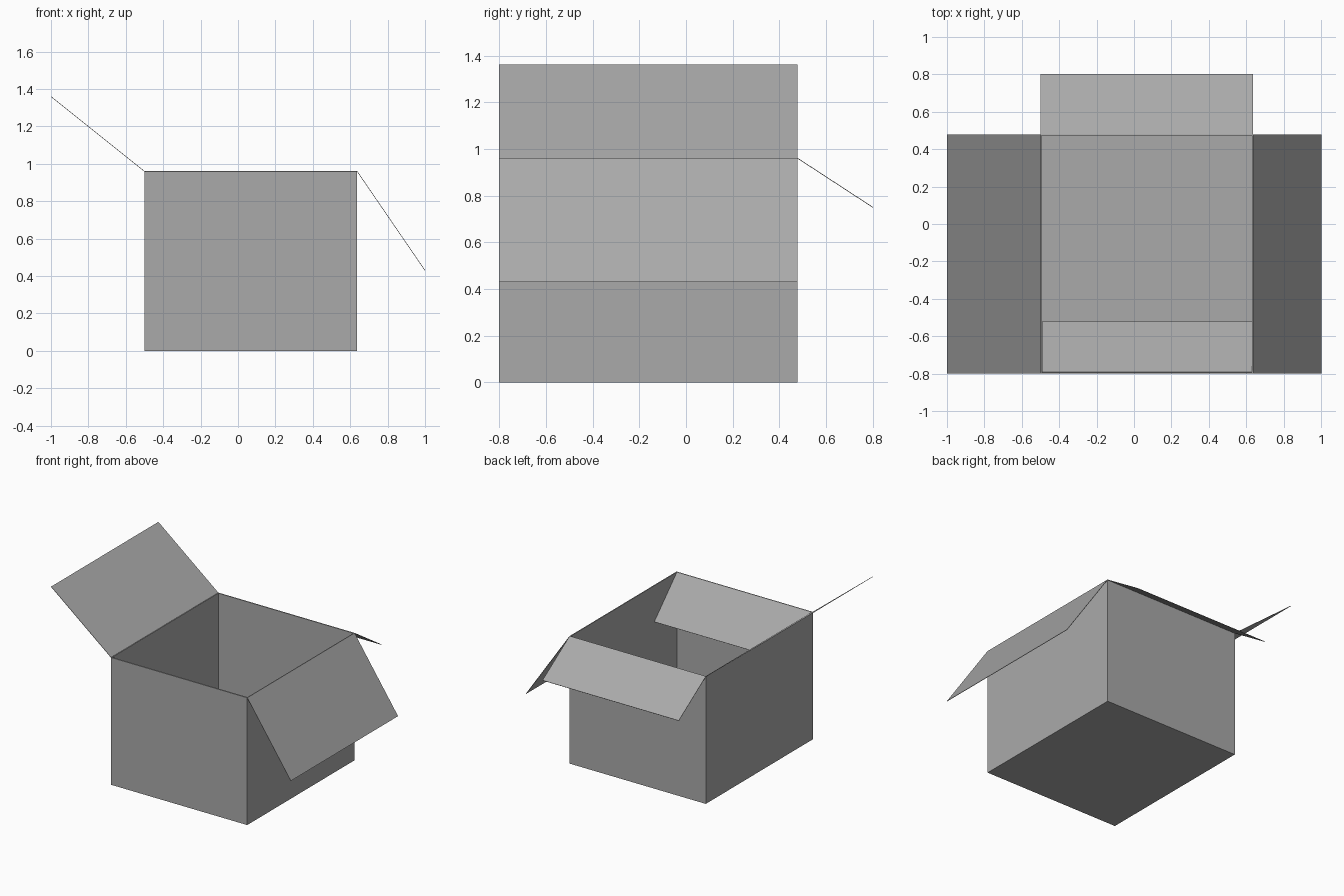
import bpy, bmesh
from mathutils import Vector

if "Cube" in bpy.data.objects:
    bpy.data.objects.remove(bpy.data.objects["Cube"])

# Single grey cardboard colour
GREY = (0.4, 0.4, 0.4, 1)
card = bpy.data.materials.new("grey_card")
card.use_nodes = True
card.diffuse_color = GREY
card.node_tree.nodes["Principled BSDF"].inputs["Base Color"].default_value = GREY

X0, X1, Y0, Y1, TOP = -0.5, 0.637, -0.8, 0.478, 0.96
WALL, SHEET = 0.007, 0.003


def finish(bm, name):
    bmesh.ops.recalc_face_normals(bm, faces=bm.faces)
    mesh = bpy.data.meshes.new(name)
    bm.to_mesh(mesh)
    bm.free()
    mesh.materials.append(card)
    obj = bpy.data.objects.new(name, mesh)
    bpy.context.collection.objects.link(obj)
    return obj


# Open carton: a block whose top is inset and pushed down to the floor
bm = bmesh.new()
bmesh.ops.create_cube(bm, size=1)
for v in bm.verts:
    v.co = ((X0 + X1) / 2 + v.co.x * (X1 - X0),
            (Y0 + Y1) / 2 + v.co.y * (Y1 - Y0),
            (v.co.z + 0.5) * TOP)
lid = max(bm.faces, key=lambda f: f.calc_center_median().z)
bmesh.ops.inset_region(bm, faces=[lid], thickness=WALL)
inner = bmesh.ops.extrude_face_region(bm, geom=[lid])["geom"]
bmesh.ops.translate(bm, vec=(0, 0, WALL - TOP),
                    verts=[g for g in inner if isinstance(g, bmesh.types.BMVert)])
if lid.is_valid:
    bmesh.ops.delete(bm, geom=[lid], context="FACES_ONLY")
finish(bm, "carton")


# Thin flaps hinged on the top edges
def flap(name, start, end, swing):
    a, b, s = Vector(start), Vector(end), Vector(swing)
    bm = bmesh.new()
    bm.faces.new([bm.verts.new(p) for p in (a, b, b + s, a + s)])
    obj = finish(bm, name)
    mod = obj.modifiers.new("thickness", "SOLIDIFY")
    mod.thickness = SHEET
    mod.offset = 0


flap("raised_side_flap", (X0, Y0, TOP), (X0, Y1, TOP), (-0.5, 0, 0.4))
flap("lowered_side_flap", (X1, Y0, TOP), (X1, Y1, TOP), (0.363, 0, -0.53))
flap("back_flap", (X0, Y1, TOP), (X1, Y1, TOP), (0, 0.322, -0.21))
flap("front_flap", (X0 + WALL, Y0 + WALL, TOP), (X1 - WALL, Y0 + WALL, TOP),
     (0, 0.27, -0.272))
